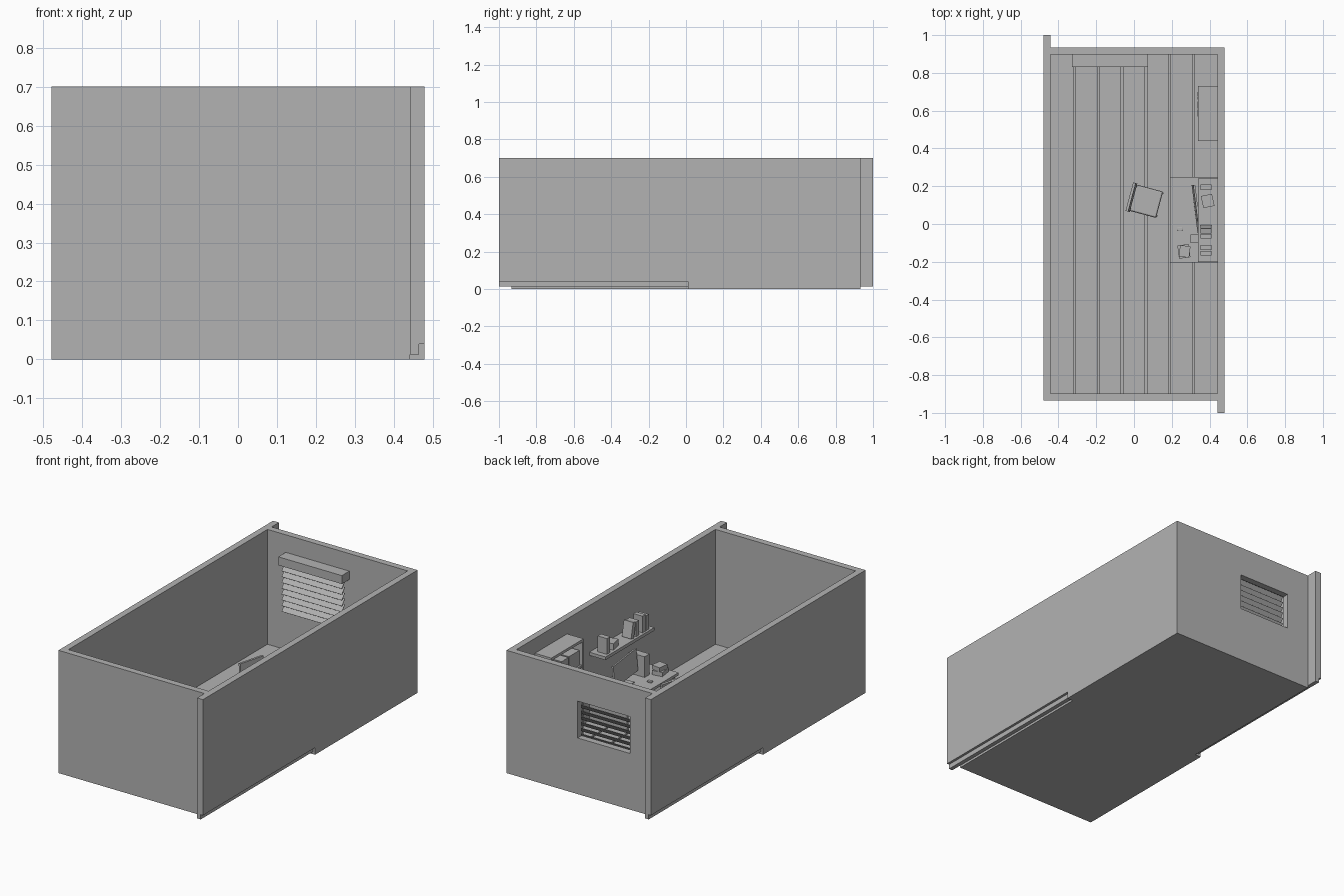
import bpy, bmesh, random
from math import radians
from mathutils import Matrix, Vector

random.seed(4)
if "Cube" in bpy.data.objects:
    bpy.data.objects.remove(bpy.data.objects["Cube"])

grey = bpy.data.materials.new("plain grey")
grey.use_nodes = True
grey.diffuse_color = (0.45, 0.45, 0.45, 1)
grey.node_tree.nodes["Principled BSDF"].inputs["Base Color"].default_value = (0.45, 0.45, 0.45, 1)


def span(x0, x1, y0, y1, z0, z1):
    """Unit-cube transform filling the given extents."""
    return (Matrix.Translation(((x0 + x1) / 2, (y0 + y1) / 2, (z0 + z1) / 2))
            @ Matrix.Diagonal((x1 - x0, y1 - y0, z1 - z0, 1)))


def turned(centre, size, angle, axis):
    """Unit-cube transform for a box turned about its centre."""
    return (Matrix.Translation(centre) @ Matrix.Rotation(radians(angle), 4, axis)
            @ Matrix.Diagonal((*size, 1)))


def part(name, boxes, place=Matrix(), bevel=0):
    """One object made of several boxes."""
    bm = bmesh.new()
    for m in boxes:
        bmesh.ops.create_cube(bm, size=1, matrix=place @ m)
    mesh = bpy.data.meshes.new(name)
    bm.to_mesh(mesh)
    bm.free()
    mesh.materials.append(grey)
    obj = bpy.data.objects.new(name, mesh)
    bpy.context.collection.objects.link(obj)
    if bevel:
        mod = obj.modifiers.new("Bevel", "BEVEL")
        mod.width, mod.segments = bevel, 2
    return obj


# Shell dimensions
IN, OUT = 0.442, 0.479
END_IN, END_OUT = 0.897, 0.934
TOP, FLOOR = 0.7, 0.045

# Side walls: overlapping end tab, rebate along half of the outer foot
side = [span(IN, OUT, -1, END_OUT, 0.04, TOP),
        span(IN, 0.465, -1, 0.01, 0.013, 0.04),
        span(IN, OUT, 0.01, END_OUT, 0, 0.04)]
part("left_wall", side)
part("right_wall", side, Matrix.Rotation(radians(180), 4, "Z"))

# End walls, the back one with a window opening
part("front_wall", [span(-IN, IN, -END_OUT, -END_IN, 0, TOP)])
WX0, WX1, WZ0, WZ1 = -0.3, 0.03, 0.32, 0.53
part("back_wall", [span(-IN, IN, END_IN, END_OUT, 0, WZ0),
                   span(-IN, IN, END_IN, END_OUT, WZ1, TOP),
                   span(-IN, WX0, END_IN, END_OUT, WZ0, WZ1),
                   span(WX1, IN, END_IN, END_OUT, WZ0, WZ1)])

# Floor slab and planks
part("floor_slab", [span(-IN, IN, -END_IN, END_IN, 0, 0.037)])
pitch = 2 * IN / 7
part("floor_planks", [span(-IN + i * pitch + (0.005 if i else 0),
                           -IN + (i + 1) * pitch - (0.005 if i < 6 else 0),
                           -END_IN, END_IN, 0.037, FLOOR) for i in range(7)])

# Window blind
part("blind_headbox", [span(-0.327, 0.074, 0.83, END_IN, 0.552, 0.6)])
part("blind_slats", [turned((-0.127, 0.86, 0.3 + i * 0.033), (0.38, 0.042, 0.003), 50, "X")
                     for i in range(8)])

# Desk
DX, DY0, DY1, DZ = 0.19, -0.205, 0.25, 0.215
part("desk_top", [span(DX, IN, DY0, DY1, DZ - 0.015, DZ)])
part("desk_sides", [span(DX + 0.015, IN, y, y + 0.015, FLOOR, DZ - 0.015)
                    for y in (DY0 + 0.01, DY1 - 0.025)])
part("desk_back_panel", [span(0.425, IN, DY0 + 0.025, DY1 - 0.025, 0.12, DZ - 0.015)])

# Screen, computer and small things on the desk
screen = Matrix.Translation((0.33, 0.08, DZ)) @ Matrix.Rotation(radians(7), 4, "Z")
part("screen", [turned((0, 0, 0.095), (0.01, 0.255, 0.125), 4, "Y")], screen)
part("screen_stand", [span(-0.03, 0.05, -0.05, 0.05, 0, 0.006),
                      span(0.008, 0.02, -0.012, 0.012, 0.006, 0.09)], screen)
part("computer_case", [span(0.3, 0.4, -0.1, -0.055, DZ, 0.333)])
part("mouse", [span(0.23, 0.258, -0.034, -0.015, DZ, DZ + 0.009)], bevel=0.003)
part("desk_box", [turned((0.264, -0.145, DZ + 0.012), (0.06, 0.07, 0.024), 8, "Z"),
                  turned((0.268, -0.145, DZ + 0.036), (0.055, 0.06, 0.024), -8, "Z")])

# Wall shelf with its books
SZ = 0.434
part("wall_shelf", [span(0.34, IN, -0.2, 0.24, SZ - 0.018, SZ)])
part("shelf_books", [span(0.352, 0.41, y, y + w, SZ, SZ + h) for y, w, h in
                     ((0.18, 0.03, 0.09), (-0.078, 0.025, 0.085),
                      (-0.137, 0.026, 0.095), (-0.168, 0.026, 0.085))])
part("leaning_book", [turned((0.38, -0.028, SZ + 0.046), (0.058, 0.026, 0.09), 12, "X")])
part("shelf_box", [turned((0.39, 0.122, SZ + 0.018), (0.06, 0.065, 0.036), 12, "Z")])

# Bookcase open towards the room
CX, CY0, CY1, CZ = 0.338, 0.44, 0.73, 0.615
levels = [FLOOR + 0.012 + i * 0.137 for i in range(5)]
part("bookcase", [span(CX, IN, y, y + 0.012, FLOOR, CZ - 0.015) for y in (CY0, CY1 - 0.012)]
     + [span(CX, IN, CY0, CY1, CZ - 0.015, CZ),
        span(IN - 0.008, IN, CY0 + 0.012, CY1 - 0.012, FLOOR, CZ - 0.015)]
     + [span(CX + 0.002, IN - 0.008, CY0 + 0.012, CY1 - 0.012, z - 0.012, z) for z in levels[:4]])
books = []
for z in levels[:4]:
    y = CY0 + 0.13
    while y < CY1 - 0.05:
        w = random.uniform(0.015, 0.028)
        books.append(span(CX + random.uniform(-0.004, 0.01), IN - 0.012, y, y + w,
                          z, z + random.uniform(0.08, 0.11)))
        y += w + 0.002
part("bookcase_books", books)
part("bookcase_boxes", [span(CX + 0.012, IN - 0.015, CY0 + 0.02, CY0 + 0.115, z, z + 0.085)
                        for z in levels[1:4:2]])

# Chair turned towards the desk
chair = Matrix.Translation((0.06, 0.122, FLOOR)) @ Matrix.Rotation(radians(-15), 4, "Z")
part("chair_seat", [span(-0.07, 0.078, -0.072, 0.072, 0.115, 0.135)], chair, bevel=0.008)
part("chair_legs", [span(x - 0.006, x + 0.006, y - 0.006, y + 0.006, 0, 0.12)
                    for x in (-0.062, 0.076) for y in (-0.062, 0.062)], chair)
part("chair_back_posts", [turned((-0.073, y, 0.2), (0.01, 0.012, 0.2), -4, "Y")
                          for y in (-0.06, 0.06)], chair)
part("chair_back", [turned((-0.076, 0, 0.25), (0.014, 0.156, 0.13), -4, "Y")], chair)
